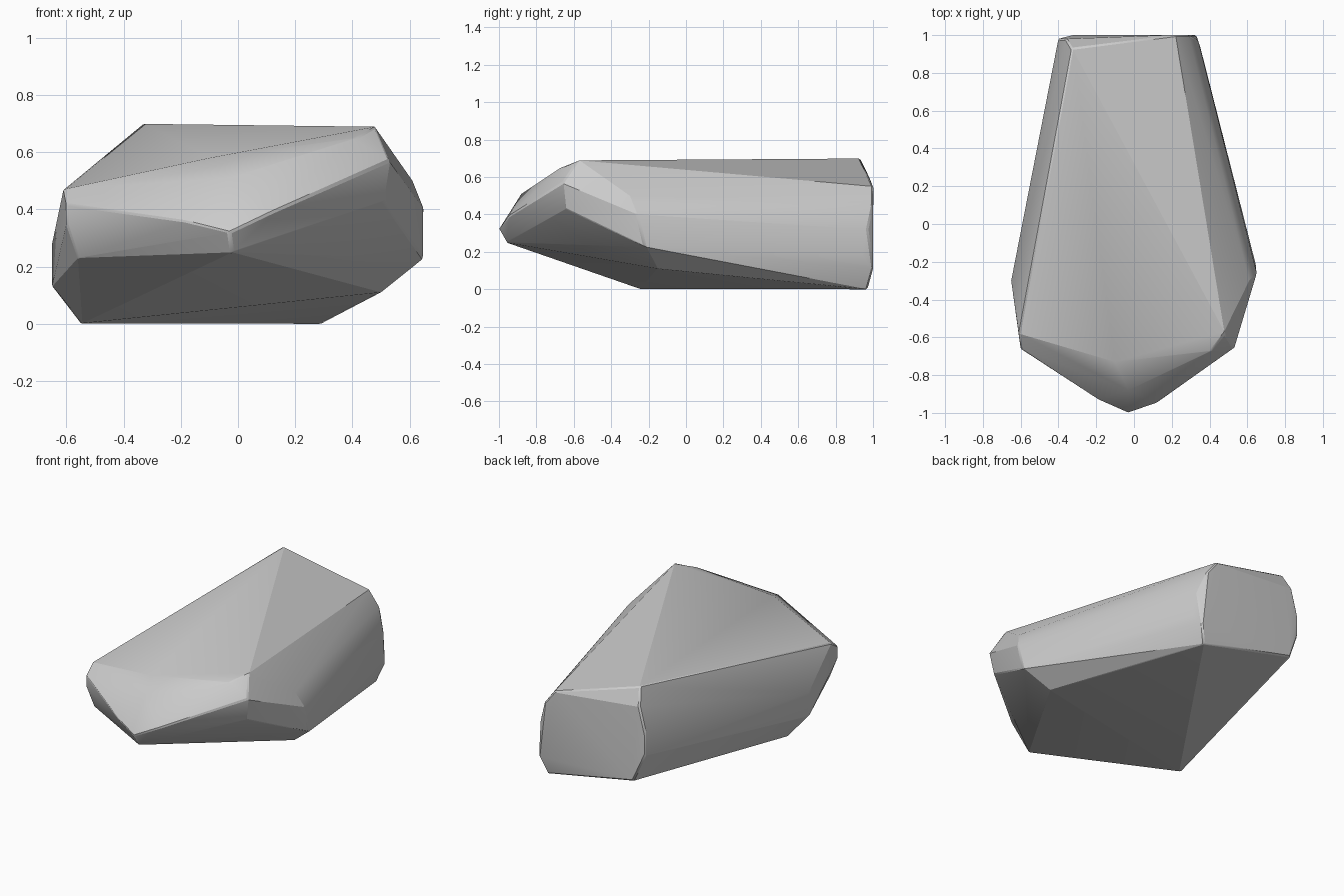
import bpy, bmesh, math

if "Cube" in bpy.data.objects:
    bpy.data.objects.remove(bpy.data.objects["Cube"])

# Control points of the boulder, grouped by region
tail = [(-.33, .93, .70), (-.36, .98, .60), (-.40, .98, .45), (-.40, .98, .30),
        (-.33, 1.0, .13), (.22, 1.0, .55), (.29, 1.0, .46), (.34, .97, .32),
        (.33, 1.0, .11), (.35, .94, .18), (.29, .97, 0)]
left = [(-.65, -.30, .28), (-.65, -.30, .13), (-.55, -.24, 0), (-.61, -.58, .47),
        (-.60, -.66, .42), (-.60, -.66, .35), (-.56, -.64, .23)]
right = [(.48, -.58, .69), (.53, -.66, .57), (.51, -.64, .43), (.61, -.30, .50),
         (.65, -.26, .40), (.65, -.22, .23), (.50, -.15, .11)]
nose = [(-.03, -1.0, .32), (-.02, -.96, .25), (.12, -.95, .39), (-.19, -.93, .36),
        (-.03, -.88, .51), (-.10, -.73, .58), (.41, -.67, .65)]

# Convex faceted rock
bm = bmesh.new()
for p in tail + left + right + nose:
    bm.verts.new(p)
hull = bmesh.ops.convex_hull(bm, input=bm.verts)
loose = {g for g in hull["geom_interior"] if isinstance(g, bmesh.types.BMVert)}
bmesh.ops.delete(bm, geom=list(loose), context='VERTS')
bmesh.ops.recalc_face_normals(bm, faces=bm.faces)
mesh = bpy.data.meshes.new("boulder")
bm.to_mesh(mesh)
bm.free()
rock = bpy.data.objects.new("boulder", mesh)
bpy.context.collection.objects.link(rock)

# Slightly worn edges
bevel = rock.modifiers.new("worn_edges", 'BEVEL')
bevel.width = 0.008
bevel.segments = 1
bevel.limit_method = 'ANGLE'
bevel.angle_limit = math.radians(30)

bpy.context.view_layer.objects.active = rock
rock.select_set(True)
bpy.ops.object.shade_smooth_by_angle(angle=math.radians(20))
